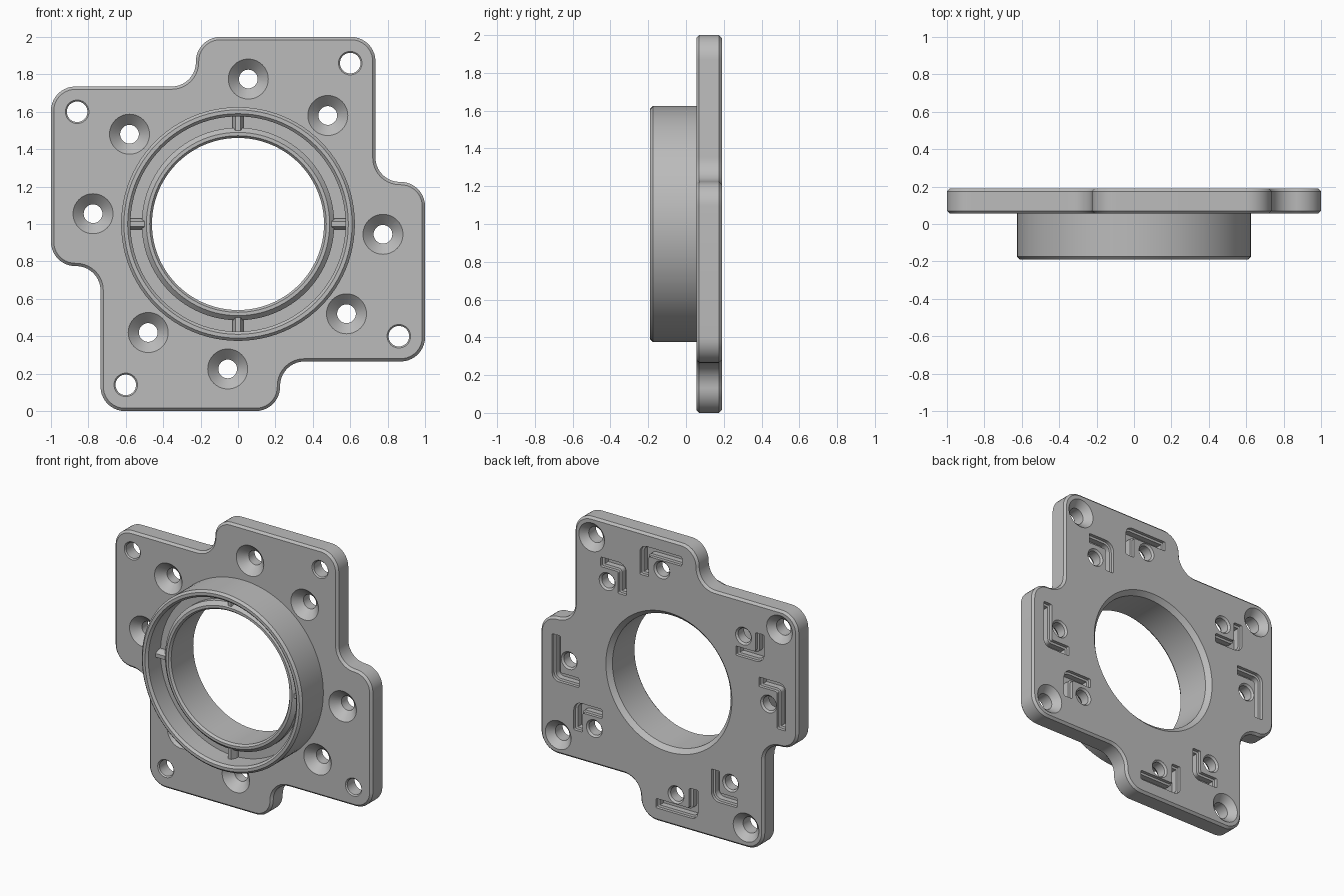
import bpy, bmesh, math
from mathutils import Vector

if "Cube" in bpy.data.objects:
    bpy.data.objects.remove(bpy.data.objects["Cube"], do_unlink=True)

CENTRE_Z = 1.0
FRONT, BACK = 0.055, 0.19      # faces of the plate
BORE = 0.46

grey = bpy.data.materials.new("machined grey")
grey.use_nodes = True
grey.diffuse_color = (0.5, 0.5, 0.5, 1)
grey.node_tree.nodes["Principled BSDF"].inputs["Base Color"].default_value = (0.5, 0.5, 0.5, 1)


def turn(p, quarter):
    """Rotate an (x, z) point clockwise by quarter turns."""
    x, z = p
    for _ in range(quarter):
        x, z = z, -x
    return (x, z)


def circle(centre, r, n=40):
    return [(centre[0] + r * math.cos(math.tau * i / n),
             centre[1] + r * math.sin(math.tau * i / n)) for i in range(n)]


def rounded(corners, radii, inset=0.0, steps=10):
    """Clockwise polygon, inset and with rounded corners."""
    pts, n = [], len(corners)
    for i, c in enumerate(corners):
        c = Vector(c)
        a = (c - Vector(corners[i - 1])).normalized()
        b = (Vector(corners[(i + 1) % n]) - c).normalized()
        convex = a.x * b.y - a.y * b.x < 0
        r = max(radii[i] - inset if convex else radii[i] + inset, 0.002)
        c = c + inset * (Vector((a.y, -a.x)) + Vector((b.y, -b.x)))
        middle = c + r * (b - a)
        for k in range(steps + 1):
            t = math.pi / 2 * k / steps
            pts.append(tuple(middle + r * (a * math.sin(t) - b * math.cos(t))))
    return pts


def loft(bm, levels):
    """Closed solid through matching outlines, each at its own y."""
    loops = [[bm.verts.new((x, y, z)) for x, z in pts] for pts, y in levels]
    n = len(loops[0])
    faces = [bm.faces.new(loops[0]), bm.faces.new(loops[-1])]
    for lo, hi in zip(loops, loops[1:]):
        for i in range(n):
            j = (i + 1) % n
            faces.append(bm.faces.new((lo[i], lo[j], hi[j], hi[i])))
    bmesh.ops.recalc_face_normals(bm, faces=faces)


def finish(bm, name):
    mesh = bpy.data.meshes.new(name)
    bm.to_mesh(mesh)
    bm.free()
    ob = bpy.data.objects.new(name, mesh)
    bpy.context.collection.objects.link(ob)
    ob.location.z = CENTRE_Z
    mesh.materials.append(grey)
    return ob


def activate(ob):
    bpy.ops.object.select_all(action='DESELECT')
    ob.select_set(True)
    bpy.context.view_layer.objects.active = ob


# Pinwheel plate with chamfered edges
arm = [(-0.225, 0.735), (-0.225, 1.0), (0.735, 1.0)]
outline = [turn(p, q) for q in range(4) for p in arm]
radii = [0.13] * len(outline)
bm = bmesh.new()
c = 0.015
loft(bm, [(rounded(outline, radii, i), y) for i, y in
          ((c, FRONT), (0, FRONT + c), (0, BACK - c), (c, BACK))])
plate = finish(bm, "plate")

# Cutters for the bore, holes and back slots
slot_a = [(-0.10, 0.908), (0.225, 0.908), (0.225, 0.70),
          (0.158, 0.70), (0.158, 0.842), (-0.10, 0.842)]
radii_a = [0.008, 0.05, 0.008, 0.008, 0.012, 0.008]
slot_b = [(0.33, 0.74), (0.53, 0.74), (0.53, 0.672),
          (0.395, 0.672), (0.395, 0.52), (0.33, 0.52)]
radii_b = [0.06, 0.008, 0.008, 0.012, 0.008, 0.008]
slot_levels = ((0, BACK + 0.02), (0, 0.168), (0.014, 0.165), (0.014, 0.125))
screw_levels = ((0.117, 0.045), (0.05, 0.112), (0.05, 0.178), (0.07, 0.198))
corner_levels = ((0.073, 0.045), (0.055, 0.063), (0.055, 0.145), (0.11, 0.2))
bore_levels = ((BORE, 0.0), (BORE, 0.16), (0.5, 0.2))

bm = bmesh.new()
loft(bm, [(circle((0, 0), r, 96), y) for r, y in bore_levels])
for q in range(4):
    for spot, levels in (((0.055, 0.775), screw_levels), ((0.48, 0.58), screw_levels),
                         ((0.6, 0.86), corner_levels)):
        loft(bm, [(circle(turn(spot, q), r), y) for r, y in levels])
    for slot, rad in ((slot_a, radii_a), (slot_b, radii_b)):
        corners = [turn(p, q) for p in slot]
        loft(bm, [(rounded(corners, rad, i, 5), y) for i, y in slot_levels])
cutter = finish(bm, "hole_cutter")
cutter.hide_render = True

cut = plate.modifiers.new("holes", 'BOOLEAN')
cut.operation = 'DIFFERENCE'
cut.solver = 'EXACT'
cut.object = cutter
activate(plate)
bpy.ops.object.modifier_apply(modifier="holes")
bpy.data.objects.remove(cutter, do_unlink=True)

# Turned front ring: outer rim, groove and recessed inner collar
profile = [(BORE, FRONT), (BORE, -0.085), (0.472, -0.10), (0.49, -0.10),
           (0.515, -0.075), (0.515, -0.04), (0.575, -0.04), (0.575, -0.175),
           (0.59, -0.19), (0.61, -0.19), (0.625, -0.175), (0.625, FRONT)]
bm = bmesh.new()
loops = [[bm.verts.new((x, y, z)) for x, z in circle((0, 0), r, 96)] for r, y in profile]
for lo, hi in zip(loops, loops[1:]):
    for i in range(96):
        j = (i + 1) % 96
        bm.faces.new((lo[i], lo[j], hi[j], hi[i]))
bmesh.ops.recalc_face_normals(bm, faces=bm.faces)
# outward check on the outer wall
wall = max(bm.faces, key=lambda f: f.calc_center_median().xz.length)
if wall.normal.dot(wall.calc_center_median()) < 0:
    bmesh.ops.reverse_faces(bm, faces=bm.faces)
ring = finish(bm, "front_ring")

# Four tapered ribs across the groove
bm = bmesh.new()
for q in range(4):
    loft(bm, [([turn(p, q) for p in ((-w, 0.5), (w, 0.5), (w, 0.58), (-w, 0.58))], y)
              for w, y in ((0.03, -0.03), (0.03, -0.06), (0.013, -0.095))])
ribs = finish(bm, "groove_ribs")

for ob in (plate, ring):
    activate(ob)
    bpy.ops.object.shade_smooth_by_angle(angle=math.radians(30))
